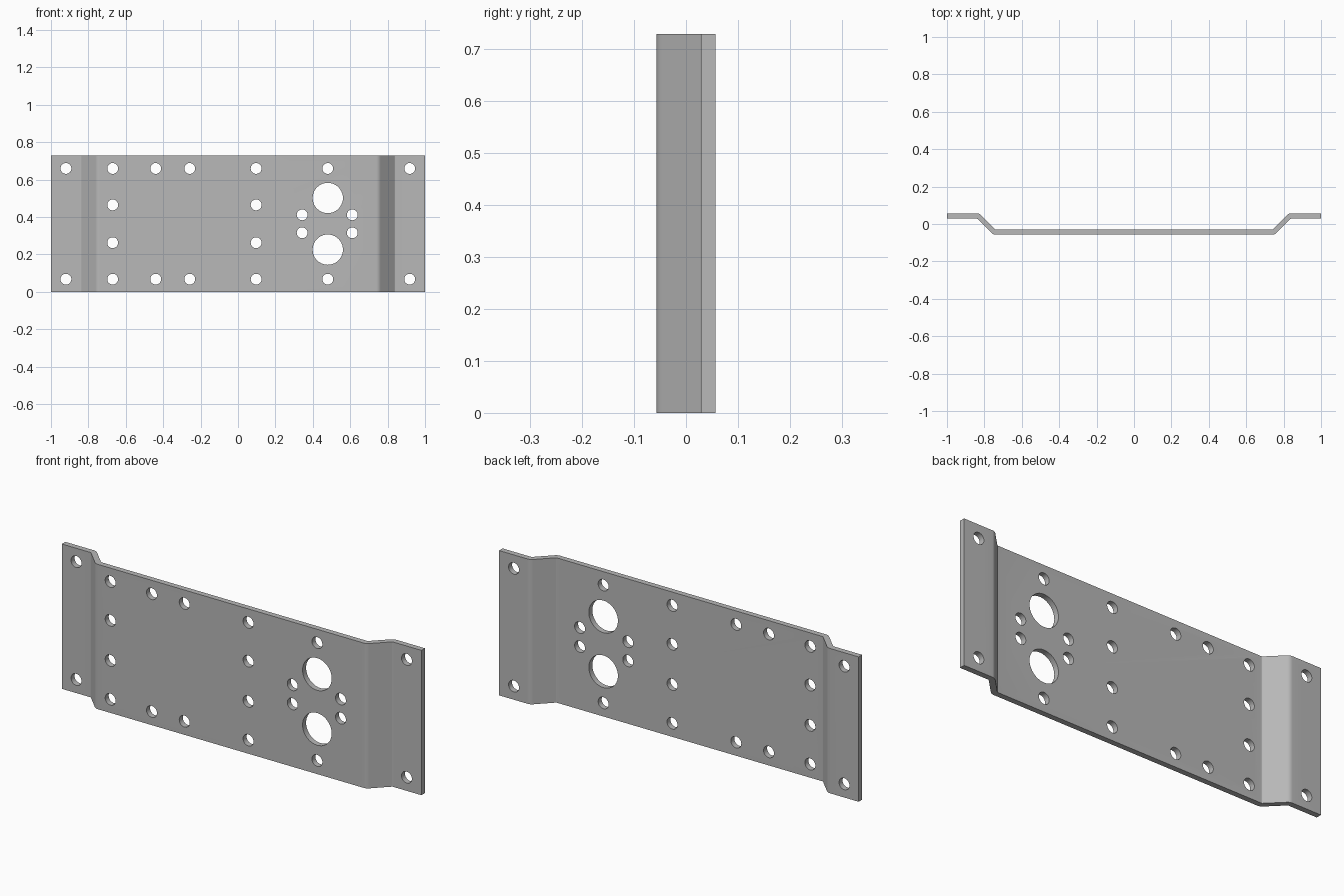
import bpy, bmesh, math
from mathutils import Vector, Matrix

cube = bpy.data.objects.get("Cube")
if cube:
    bpy.data.objects.remove(cube, do_unlink=True)

HEIGHT, THICK = 0.728, 0.028
MID_Y = 0.043            # sheet centre line, flanges at +, web at -
BEND_IN, BEND_OUT = 0.747, 0.833
BEND_R, STEPS = 0.02, 6
SMALL_R, LARGE_R = 0.029, 0.081

# Sheet metal colour
steel = bpy.data.materials.new("plain grey metal")
steel.use_nodes = True
grey = (0.48, 0.48, 0.48, 1)
steel.diffuse_color = grey
steel.node_tree.nodes["Principled BSDF"].inputs["Base Color"].default_value = grey


def bend(corner, before, after):
    """Rounded corner of the centre line: (point, normal) pairs along the arc."""
    a, b = (corner - before).normalized(), (after - corner).normalized()
    turn = a.angle_signed(b)             # clockwise is positive
    side = -1 if turn > 0 else 1
    left = Vector((-a.y, a.x))
    start = corner - a * BEND_R * math.tan(abs(turn) / 2)
    centre = start + left * side * BEND_R
    pairs = []
    for i in range(STEPS + 1):
        n = Matrix.Rotation(-turn * i / STEPS, 2) @ left
        pairs.append((centre - n * side * BEND_R, n))
    return pairs


# Hat-shaped cross-section, extruded upwards
path = [Vector(p) for p in ((-1, MID_Y), (-BEND_OUT, MID_Y), (-BEND_IN, -MID_Y),
                            (BEND_IN, -MID_Y), (BEND_OUT, MID_Y), (1, MID_Y))]
up = Vector((0, 1))
line = [(path[0], up)]
for i in range(1, len(path) - 1):
    line += bend(path[i], path[i - 1], path[i + 1])
line.append((path[-1], up))
outline = [p - n * THICK / 2 for p, n in line] + [p + n * THICK / 2 for p, n in reversed(line)]

bm = bmesh.new()
base = bm.faces.new([bm.verts.new((p.x, p.y, 0)) for p in outline])
top = bmesh.ops.extrude_face_region(bm, geom=[base])["geom"]
bmesh.ops.translate(bm, vec=(0, 0, HEIGHT), verts=[v for v in top if isinstance(v, bmesh.types.BMVert)])
bmesh.ops.recalc_face_normals(bm, faces=bm.faces)
mesh = bpy.data.meshes.new("bracket_plate")
bm.to_mesh(mesh)
bm.free()
mesh.materials.append(steel)
plate = bpy.data.objects.new("bracket_plate", mesh)
bpy.context.collection.objects.link(plate)

# Holes as (x, distance from mid height, radius), mirrored up and down
holes = [(x, 0.296, SMALL_R) for x in (-0.92, -0.67, -0.44, -0.258, 0.097, 0.48, 0.918)]
holes += [(x, 0.101, SMALL_R) for x in (-0.67, 0.097)]
holes += [(x, 0.048, SMALL_R) for x in (0.343, 0.611)]
holes.append((0.48, 0.138, LARGE_R))

bm = bmesh.new()
for x, dz, r in holes:
    for s in (-1, 1):
        place = Matrix.Translation((x, 0, HEIGHT / 2 + s * dz)) @ Matrix.Rotation(math.pi / 2, 4, 'X')
        bmesh.ops.create_cone(bm, cap_ends=True, segments=40, radius1=r, radius2=r,
                              depth=0.4, matrix=place)
cut_mesh = bpy.data.meshes.new("hole_cutter")
bm.to_mesh(cut_mesh)
bm.free()
cut_mesh.materials.append(steel)
cutter = bpy.data.objects.new("hole_cutter", cut_mesh)
cutter.hide_render = True
bpy.context.collection.objects.link(cutter)

# Cut the holes, then drop the cutter
bpy.ops.object.select_all(action='DESELECT')
plate.select_set(True)
bpy.context.view_layer.objects.active = plate
mod = plate.modifiers.new("holes", 'BOOLEAN')
mod.operation, mod.solver, mod.object = 'DIFFERENCE', 'EXACT', cutter
bpy.ops.object.modifier_apply(modifier=mod.name)
bpy.data.objects.remove(cutter, do_unlink=True)
bpy.ops.object.shade_smooth_by_angle(angle=math.radians(30))
